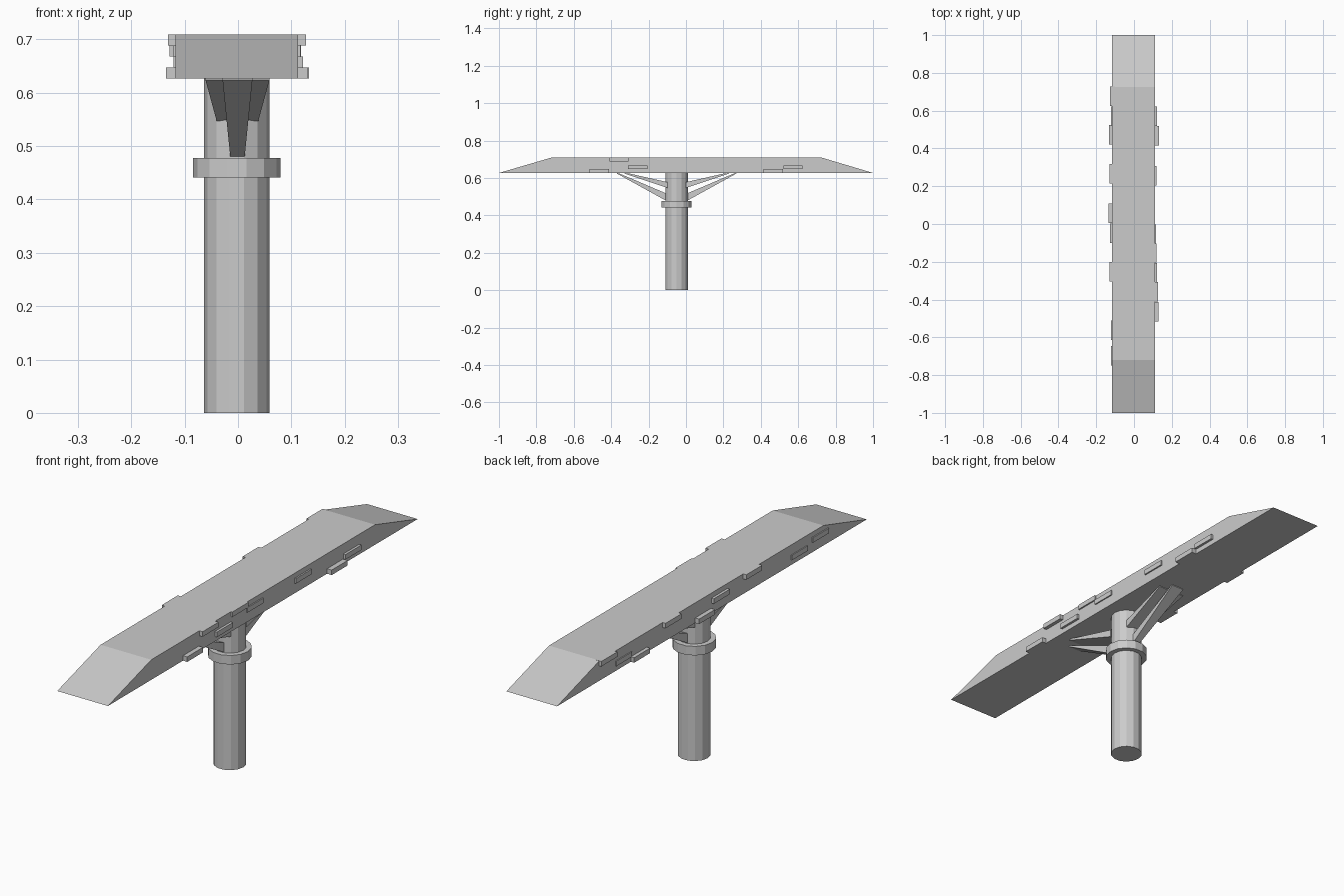
import bpy, bmesh
from math import pi

if "Cube" in bpy.data.objects:
    bpy.data.objects.remove(bpy.data.objects["Cube"])

CY = -0.05                    # post centre in y
Z0, Z1 = 0.627, 0.709         # deck underside and top


def make(name, verts, faces):
    me = bpy.data.meshes.new(name)
    me.from_pydata(verts, [], faces)
    bm = bmesh.new()
    bm.from_mesh(me)
    bmesh.ops.recalc_face_normals(bm, faces=bm.faces)
    bm.to_mesh(me)
    bm.free()
    ob = bpy.data.objects.new(name, me)
    bpy.context.collection.objects.link(ob)
    return ob


def prism(name, profile, x0, x1):
    """Extrude a (y, z) profile along x."""
    n = len(profile)
    verts = [(x, y, z) for x in (x0, x1) for y, z in profile]
    faces = [tuple(range(n)), tuple(range(n, 2 * n))]
    faces += [(i, (i + 1) % n, n + (i + 1) % n, n + i) for i in range(n)]
    return make(name, verts, faces)


def cylinder(name, r, z0, z1):
    bpy.ops.mesh.primitive_cylinder_add(vertices=14, radius=r, depth=z1 - z0,
                                        location=(-0.002, CY, (z0 + z1) / 2),
                                        rotation=(0, 0, pi / 14))
    bpy.context.object.name = name


def brace(name, side, z_low, z_high, w_post, w_deck, reach):
    """Wedge from the post that widens and thins out towards the deck."""
    yp, yd = CY + side * 0.05, CY + side * reach
    verts = []
    for y, w, zs in ((yp, w_post, (z_low, z_high)),
                     (yd, w_deck, (Z0 - 0.003, Z0 + 0.003))):
        verts += [(-0.001 + sx * w, y, z) for z in zs for sx in (-1, 1)]
    make(name, verts, [(0, 1, 3, 2), (4, 5, 7, 6), (0, 1, 5, 4),
                       (2, 3, 7, 6), (0, 2, 6, 4), (1, 3, 7, 5)])


# Deck with sloped ends
prism("deck", [(-1, Z0), (1, Z0), (0.725, Z1), (-0.72, Z1)], -0.117, 0.112)

# Post and collar
cylinder("post", 0.0615, 0, Z0 + 0.005)
cylinder("collar", 0.082, 0.441, 0.478)

# Braces on both sides of the post
for side in (-1, 1):
    brace("lower_brace", side, 0.475, 0.515, 0.013, 0.028, 0.32)
    brace("upper_brace", side, 0.547, 0.578, 0.039, 0.06, 0.28)

# Raised bricks on the deck sides: (y start, row, outer x)
right = [(-0.515, 0, 0.131), (-0.41, 3, 0.127), (-0.31, 1, 0.122),
         (-0.205, 3, 0.118), (-0.105, 2, 0.117), (0.205, 2, 0.118),
         (0.415, 0, 0.133), (0.52, 1, 0.122)]
left = [(0.625, 3, -0.127), (0.52, 1, -0.121), (0.42, 0, -0.132),
        (0.215, 3, -0.130), (0.005, 0, -0.135), (-0.1, 2, -0.128),
        (-0.305, 3, -0.131), (-0.615, 1, -0.121), (-0.75, 2, -0.122)]
h = (Z1 - Z0) / 4
for y, row, x in right + left:
    z = Z0 + row * h
    prism("side_brick", [(y, z), (y + 0.103, z), (y + 0.103, z + h), (y, z + h)],
          0.1 if x > 0 else -0.1, x)
